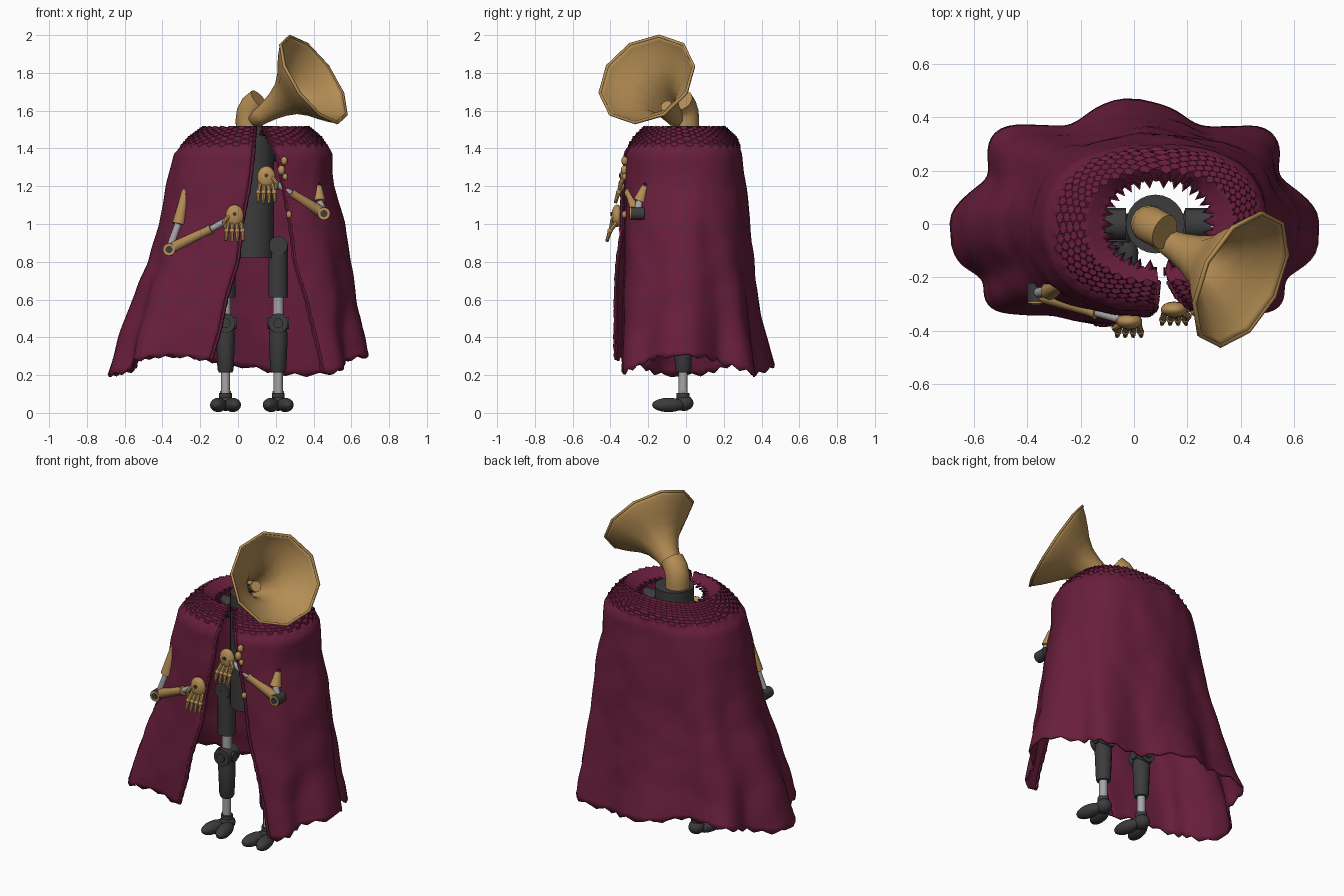
import bpy, bmesh, math
from mathutils import Vector, noise

cube = bpy.data.objects.get("Cube")
if cube:
    bpy.data.objects.remove(cube)


def material(name, rgb):
    m = bpy.data.materials.new(name)
    m.use_nodes = True
    m.diffuse_color = (*rgb, 1)
    m.node_tree.nodes["Principled BSDF"].inputs["Base Color"].default_value = (*rgb, 1)
    return m


BRASS = material("brass", (0.46, 0.27, 0.09))
IRON = material("dark iron", (0.045, 0.045, 0.045))
STEEL = material("pale steel", (0.38, 0.38, 0.38))
CLOTH = material("burgundy cloth", (0.14, 0.013, 0.045))
parts = []


def finish(name, bm, mat):
    bmesh.ops.recalc_face_normals(bm, faces=bm.faces)
    me = bpy.data.meshes.new(name)
    bm.to_mesh(me)
    bm.free()
    me.materials.append(mat)
    ob = bpy.data.objects.new(name, me)
    bpy.context.collection.objects.link(ob)
    parts.append(ob)
    return ob


def sweep(name, pts, radii, mat, n=12, caps=True, phase=0):
    """Round section carried along a path."""
    pts = [Vector(p) for p in pts]
    bm, rings, last = bmesh.new(), [], None
    for i, p in enumerate(pts):
        t = (pts[min(i + 1, len(pts) - 1)] - pts[max(i - 1, 0)]).normalized()
        frame = t.to_track_quat('Z', 'Y') if last is None else last.rotation_difference(t) @ frame
        last = t
        rings.append([bm.verts.new(p + frame @ Vector((math.cos(a), math.sin(a), 0)) * radii[i])
                      for a in ((k + phase) * math.tau / n for k in range(n))])
    for a, b in zip(rings, rings[1:]):
        for k in range(n):
            bm.faces.new((a[k], a[(k + 1) % n], b[(k + 1) % n], b[k]))
    if caps:
        bm.faces.new(rings[0])
        bm.faces.new(rings[-1])
    return finish(name, bm, mat)


def rod(name, a, b, r, mat, r2=None, n=12):
    return sweep(name, [a, b], [r, r if r2 is None else r2], mat, n)


def ball(name, loc, scale, mat, spin=0):
    bm = bmesh.new()
    bmesh.ops.create_uvsphere(bm, u_segments=14, v_segments=8, radius=1)
    ob = finish(name, bm, mat)
    ob.location, ob.scale, ob.rotation_euler[2] = loc, scale, spin
    return ob


# ---- cape: z, centre x, half width, front depth, back depth, opening edges
ROWS = [(1.47, .09, .20, .165, .165, .085, .11), (1.51, .095, .275, .215, .20, .09, .13),
        (1.455, .09, .345, .27, .26, .085, .16), (1.37, .08, .41, .32, .295, .08, .205),
        (1.2, .065, .44, .335, .31, .06, .24), (1.0, .07, .485, .345, .33, .02, .28),
        (.8, .055, .53, .36, .35, 0, .31), (.6, .03, .59, .37, .375, -.06, .37),
        (.4, .01, .64, .38, .415, -.10, .42), (.22, 0, .685, .385, .46, -.15, .46)]
COLS, STEPS, POWER = 120, 6, .85


def spow(v, p):
    return math.copysign(abs(v) ** p, v)


def edge_angle(x, cx, rx):
    return math.asin(spow((x - cx) / rx, 1 / POWER))


bm, grid = bmesh.new(), []
total = (len(ROWS) - 1) * STEPS
for j in range(total + 1):
    i = min(j // STEPS, len(ROWS) - 2)
    f = j / STEPS - i
    z, cx, rx, yf, yb, xl, xr = [a + (b - a) * f for a, b in zip(ROWS[i], ROWS[i + 1])]
    start = -math.pi - edge_angle(xl, cx, rx)
    end = math.pi - edge_angle(xr, cx, rx)
    low = max(0, (1.45 - z) / 1.23)
    line = []
    for k in range(COLS + 1):
        th = start + (end - start) * k / COLS
        s, c = math.sin(th), math.cos(th)
        tooth = (1, 0, -1, 0)[(k + 2 * (j % 2)) % 4]
        hem = .25 - .05 * math.sin(3 * th)
        front = max(0, -c)               # front panels hang squarer and flatter
        fold = 1 - (.15 - .09 * front) * low ** 1.5 * (1 - math.cos(8 * th)) / 2
        depth = yb * spow(c, POWER) if c > 0 else yf * spow(c, POWER - .35 * low ** 2.5)
        p = Vector((cx + rx * fold * spow(s, POWER), depth * fold, z + (hem - .22) * low ** 3))
        out = Vector((s, c, 0))
        if j == 0:                       # ragged neck edge
            p += out * .03 * tooth
        elif j < 2.6 * STEPS:            # knitted collar
            p += out * .007 * tooth + Vector((0, 0, .005 * tooth))
        else:                            # soft wrinkles
            p += out * .011 * noise.noise(Vector((p.x * 8, p.y * 8, p.z * 6)))
        if j == total:                   # ragged hem
            p.z += .010 * tooth
        line.append(bm.verts.new(p))
    grid.append(line)
for a, b in zip(grid, grid[1:]):
    for k in range(COLS):
        bm.faces.new((a[k], a[k + 1], b[k + 1], b[k]))
borders = {"right_cape_trim": [r[0].co.copy() for r in grid[STEPS:]],
           "left_cape_trim": [r[-1].co.copy() for r in grid[STEPS:]]}
cape = finish("cape", bm, CLOTH)
sol = cape.modifiers.new("thickness", 'SOLIDIFY')
sol.thickness, sol.offset = .012, 0
for name, path in borders.items():
    sweep(name, path, [.010 + .003 * (i % 2) for i in range(len(path))], CLOTH, 6)

# ---- torso and neck
rod("torso", (.08, 0, .82), (.08, 0, 1.52), .11, IRON, n=24)

# ---- horn head
sweep("horn_elbow", [(.06, 0, 1.49), (.057, 0, 1.55), (.062, -.003, 1.59),
                     (.08, -.013, 1.625), (.115, -.03, 1.655)],
      [.07, .07, .07, .069, .067], BRASS, 16)
mouth, axis = Vector((.40, -.207, 1.765)), Vector((.76, -.385, .526)).normalized()
flare = [(.42, .042), (.36, .05), (.30, .061), (.24, .078), (.18, .104),
         (.13, .145), (.09, .19), (.05, .231), (.02, .258), (0, .271)]
horn = sweep("horn_bell", [mouth - axis * t for t, r in flare], [r for t, r in flare],
             BRASS, 10, caps=False, phase=.5)
sol = horn.modifiers.new("thickness", 'SOLIDIFY')
sol.thickness = .008
rim = [mouth - axis * .008, mouth + axis * .004]
lip = sweep("horn_lip", rim, [.274, .277], BRASS, 10, caps=False, phase=.5)
sol = lip.modifiers.new("thickness", 'SOLIDIFY')
sol.thickness = .014
rod("horn_throat", mouth - axis * .36, mouth - axis * .28, .022, IRON)
rod("horn_throat_cap", mouth - axis * .285, mouth - axis * .265, .032, BRASS)

# ---- legs
for side, x in (("left", .213), ("right", -.066)):
    y = -.015
    rod(side + "_hip", (x, y - .05, .885), (x, y + .05, .885), .05, IRON, n=16)
    rod(side + "_thigh", (x, y, .61), (x, y, .89), .052, IRON)
    rod(side + "_thigh_piston", (x, y, .5), (x, y, .62), .028, STEEL)
    rod(side + "_knee", (x, y - .055, .475), (x, y + .055, .475), .052, IRON, n=16)
    rod(side + "_knee_bolt", (x, y - .066, .475), (x, y + .066, .475), .026, IRON)
    rod(side + "_knee_axle", (x - .058, y, .475), (x + .058, y, .475), .03, IRON)
    sweep(side + "_shin", [(x, y, .215), (x, y, .23), (x, y, .40), (x, y, .47)],
          [.036, .043, .05, .044], IRON)
    rod(side + "_ankle_piston", (x, y, .08), (x, y, .22), .024, STEEL)
    rod(side + "_ankle_cuff", (x, y, .075), (x, y, .105), .034, IRON)
    rod(side + "_ankle_pin", (x - .03, y, .108), (x + .03, y, .108), .007, BRASS, n=8)
    ball(side + "_heel", (x, -.012, .052), (.046, .052, .042), IRON)
    for d in (-1, 1):
        ball(side + "_toe", (x + d * .038, -.092, .042), (.042, .09, .038), IRON, d * .2)


# ---- arms
def arm(side, shoulder, cone, cuff, elbow, wrist, hand):
    shoulder, cone, cuff, elbow, wrist, hand = map(Vector, (shoulder, cone, cuff, elbow, wrist, hand))
    front = Vector((0, -1, 0))
    rod(side + "_shoulder", shoulder - Vector((.05, 0, 0)), shoulder + Vector((.05, 0, 0)), .06, IRON, n=16)
    rod(side + "_shoulder_link", shoulder, cone, .03, IRON, .02)
    rod(side + "_upper_arm", cuff, cone, .035, BRASS, .02)
    rod(side + "_upper_arm_piston", elbow, cuff, .02, STEEL)
    rod(side + "_elbow", elbow - front * .038, elbow + front * .034, .034, IRON)
    rod(side + "_elbow_ring", elbow + front * .034, elbow + front * .040, .032, BRASS)
    rod(side + "_elbow_bolt", elbow + front * .038, elbow + front * .045, .019, IRON)
    sweep(side + "_forearm", [elbow, elbow.lerp(wrist, .12), elbow.lerp(wrist, .9), wrist],
          [.024, .03, .023, .028], BRASS)
    rod(side + "_wrist_piston", wrist, hand, .017, STEEL)
    ball(side + "_palm", hand, (.05, .03, .06), BRASS)
    rod(side + "_palm_bolt", hand + Vector((0, -.034, .01)), hand + Vector((0, -.02, .01)), .011, IRON, n=8)
    for k in range(4):
        u = k - 1.5
        base = hand + Vector((u * .022, -.004, -.035))
        mid = base + Vector((u * .006, -.034, -.045))
        tip = mid + Vector((u * .002, -.016, -.06 + .006 * abs(u)))
        sweep(side + "_finger", [base, mid, tip], [.012, .012, .008], BRASS, 8)
        ball(side + "_knuckle", mid, (.014, .014, .014), BRASS)
    d = 1 if side == "right" else -1
    sweep(side + "_thumb", [hand + Vector((-d * .03, -.01, 0)), hand + Vector((-d * .055, -.025, -.03)),
                            hand + Vector((-d * .05, -.035, -.065))], [.013, .012, .008], BRASS, 8)


arm("right", (-.08, 0, 1.39), (-.275, -.23, 1.18), (-.315, -.25, 1.0),
    (-.365, -.258, .865), (-.14, -.33, .975), (-.018, -.365, 1.043))
arm("left", (.24, 0, 1.39), (.425, -.215, 1.2), (.43, -.245, 1.12),
    (.455, -.258, 1.055), (.28, -.30, 1.165), (.15, -.32, 1.247))

# ---- cape clasps
for x, z, r in ((.245, 1.335, .018), (.23, 1.285, .02), (.25, 1.25, .014), (.27, 1.05, .015)):
    ball("cape_clasp", (x, -.325, z), (r, r, r * 1.3), BRASS)

# ---- shading
bpy.ops.object.select_all(action='DESELECT')
for ob in parts:
    ob.select_set(True)
bpy.context.view_layer.objects.active = cape
bpy.ops.object.shade_smooth_by_angle(angle=math.radians(40))
